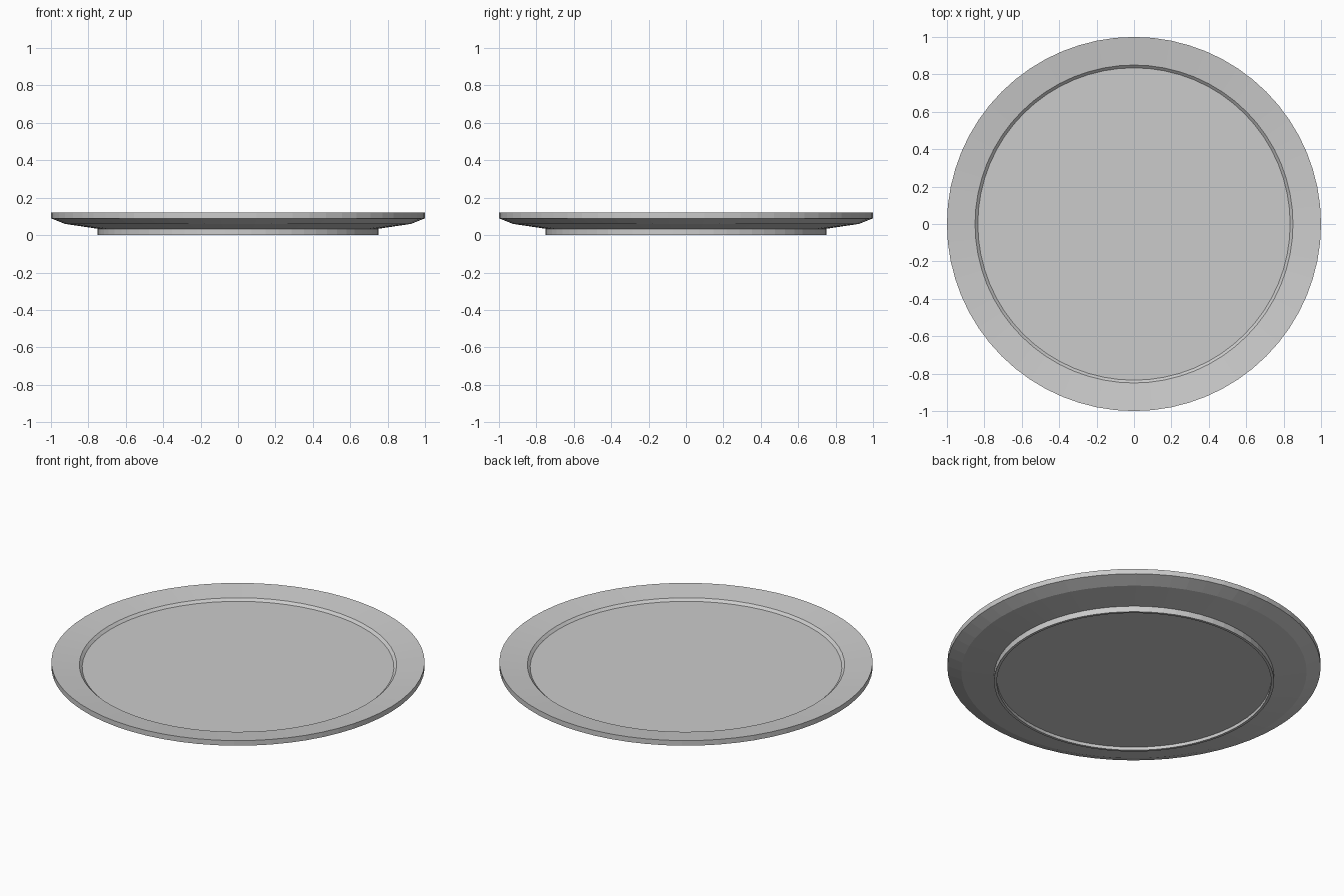
import bpy, bmesh, math

if "Cube" in bpy.data.objects:
    bpy.data.objects.remove(bpy.data.objects["Cube"])

SEGMENTS = 64

# Closed cross-section (radius, height), from upper centre to lower centre
PROFILE = [
    (0.835, 0.088),  # edge of the flat well
    (0.85, 0.102),   # shoulder of the rim
    (1.00, 0.12),    # outer lip, top
    (1.00, 0.09),    # outer lip, bottom
    (0.925, 0.06),   # underside crease
    (0.75, 0.034),   # meets the foot
    (0.75, 0.0),     # foot ring, outside
    (0.735, 0.0),    # foot ring, inside
    (0.735, 0.019),  # recessed base
]


def lathe(name, profile, segments):
    bm = bmesh.new()
    rings = []
    for r, z in profile:
        rings.append([bm.verts.new((r * math.cos(2 * math.pi * i / segments),
                                    r * math.sin(2 * math.pi * i / segments), z))
                      for i in range(segments)])
    for a, b in zip(rings, rings[1:]):
        for i in range(segments):
            j = (i + 1) % segments
            bm.faces.new((a[i], a[j], b[j], b[i]))
    # Flat discs closing the top and the base
    bm.faces.new(rings[0])
    bm.faces.new(rings[-1])
    bmesh.ops.recalc_face_normals(bm, faces=bm.faces[:])
    mesh = bpy.data.meshes.new(name)
    bm.to_mesh(mesh)
    bm.free()
    obj = bpy.data.objects.new(name, mesh)
    bpy.context.collection.objects.link(obj)
    return obj


# Dinner plate: well, sloping rim and foot ring in one turned body
lathe("plate", PROFILE, SEGMENTS)
